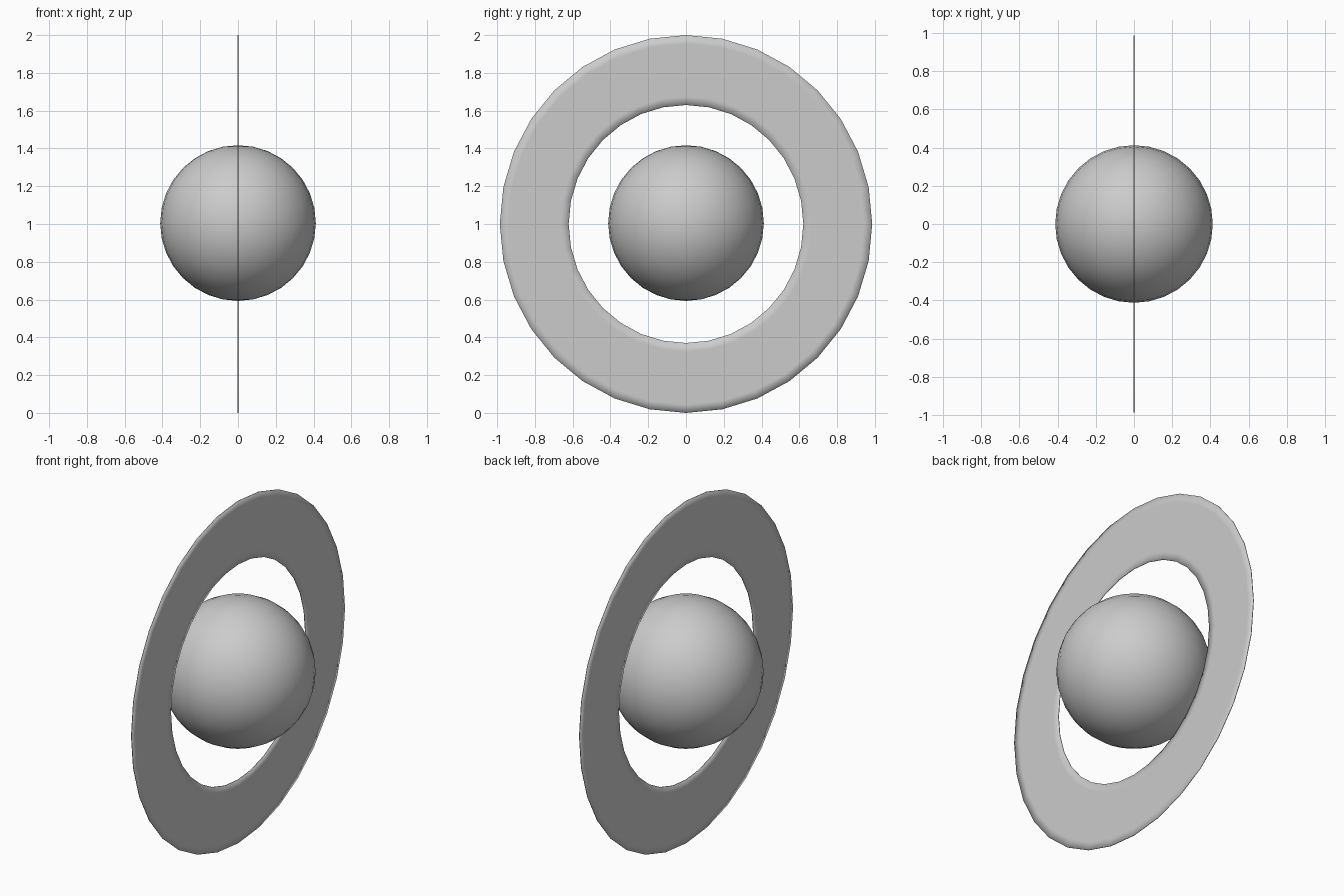
import bpy
import bmesh
from math import sin, cos, tau

cube = bpy.data.objects.get("Cube")
if cube:
    bpy.data.objects.remove(cube, do_unlink=True)

# One plain grey for everything
grey = bpy.data.materials.new("light_grey")
grey.use_nodes = True
colour = (0.6, 0.6, 0.6, 1)
grey.diffuse_color = colour
grey.node_tree.nodes["Principled BSDF"].inputs["Base Color"].default_value = colour


def add_object(name, bm, location):
    bmesh.ops.recalc_face_normals(bm, faces=bm.faces)
    for face in bm.faces:
        face.smooth = True
    mesh = bpy.data.meshes.new(name)
    bm.to_mesh(mesh)
    bm.free()
    mesh.materials.append(grey)
    obj = bpy.data.objects.new(name, mesh)
    obj.location = location
    bpy.context.collection.objects.link(obj)
    return obj


# Planet: smooth ball in the middle
bm = bmesh.new()
bmesh.ops.create_uvsphere(bm, u_segments=32, v_segments=16, radius=0.412)
add_object("planet", bm, (0, 0, 1.005))

# Ring: very thin upright band, with support loops that soften both rims
SEGMENTS = 32
HALF_THICK = 0.002
WIDTH_SCALE = 0.986
radii = [0.63, 0.675, 0.955, 1.0]
section = [(r, HALF_THICK) for r in radii] + [(r, -HALF_THICK) for r in reversed(radii)]

bm = bmesh.new()
rows = []
for i in range(SEGMENTS):
    a = tau * i / SEGMENTS
    rows.append([bm.verts.new((x, r * sin(a) * WIDTH_SCALE, r * cos(a)))
                 for r, x in section])
for i, row in enumerate(rows):
    following = rows[(i + 1) % SEGMENTS]
    for j in range(len(section)):
        k = (j + 1) % len(section)
        bm.faces.new((row[j], row[k], following[k], following[j]))
add_object("planet_ring", bm, (0, 0, 1))
